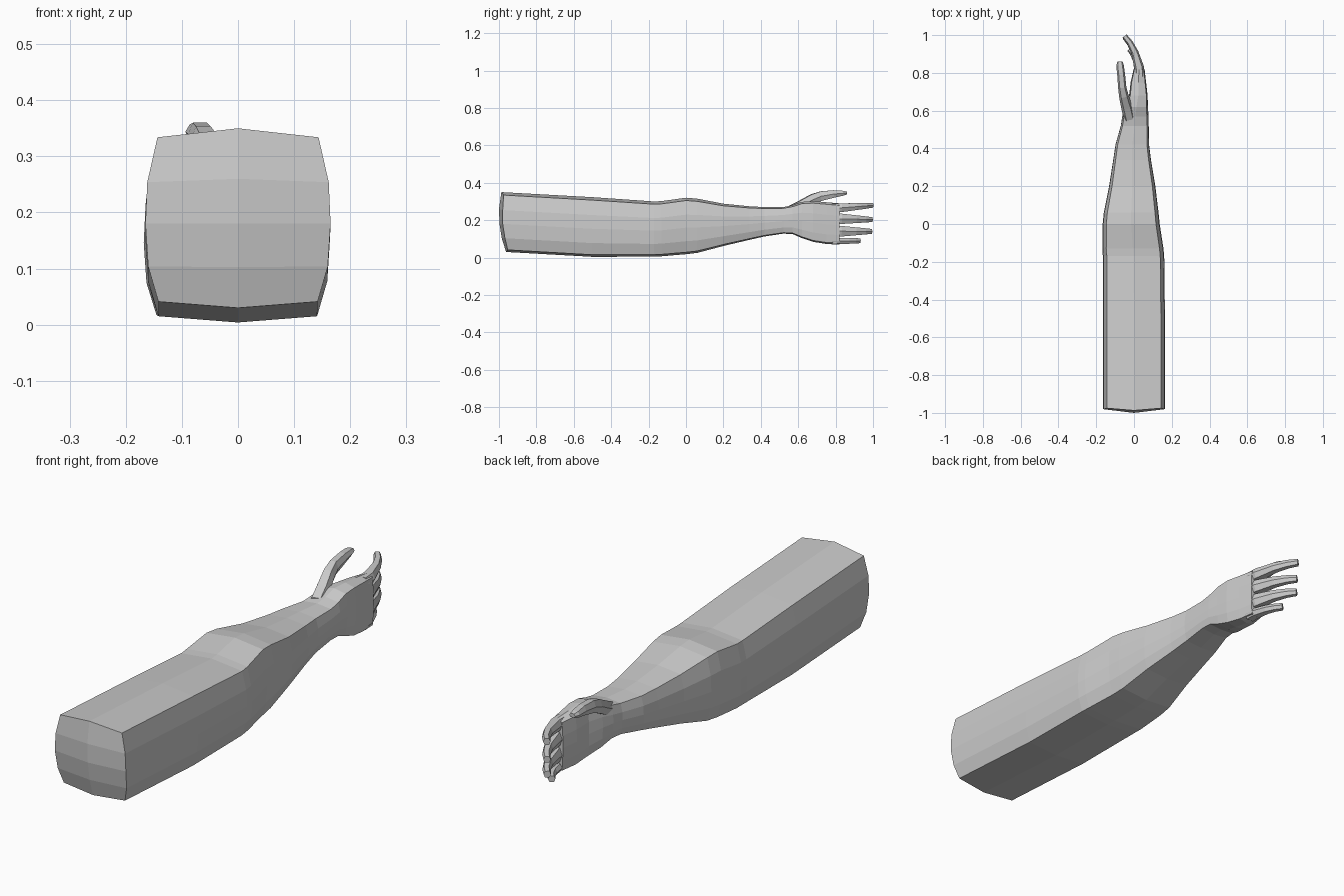
import bpy, bmesh
from mathutils import Vector

skin = bpy.data.materials.new("light grey")
skin.diffuse_color = (0.6, 0.6, 0.6, 1)


def finish(name, bm):
    bmesh.ops.recalc_face_normals(bm, faces=bm.faces)
    mesh = bpy.data.meshes.new(name)
    bm.to_mesh(mesh)
    bm.free()
    mesh.materials.append(skin)
    bpy.context.collection.objects.link(bpy.data.objects.new(name, mesh))


def bridge(bm, rings):
    for a, b in zip(rings, rings[1:]):
        for i in range(len(a)):
            j = (i + 1) % len(a)
            bm.faces.new((a[i], a[j], b[j], b[i]))


# Half cross-section: sideways reach and height fraction, from top to bottom
SIDE = [(0.87, 0.95), (0.98, 0.70), (1.0, 0.47), (0.97, 0.23), (0.86, 0.035)]


def section(y, zb, zt, xl, xr):
    c, h, w = (xl + xr) / 2, zt - zb, (xr - xl) / 2
    right = [(c + w * s, y, zb + h * f) for s, f in SIDE]
    left = [(c - w * s, y, zb + h * f) for s, f in reversed(SIDE)]
    return [(c, y, zt)] + right + [(c, y, zb)] + left


# Arm: y, bottom z, top z, left x, right x
STATIONS = [
    (-0.97, 0.030, 0.350, -0.165, 0.165),
    (-0.50, 0.004, 0.323, -0.165, 0.164),
    (-0.17, 0.005, 0.300, -0.165, 0.160),
    (-0.13, 0.007, 0.302, -0.168, 0.156),
    (0.00, 0.018, 0.320, -0.166, 0.136),
    (0.06, 0.025, 0.315, -0.160, 0.130),
    (0.20, 0.062, 0.288, -0.132, 0.113),
    (0.34, 0.095, 0.274, -0.110, 0.090),
    (0.42, 0.113, 0.270, -0.098, 0.080),
    (0.52, 0.128, 0.270, -0.070, 0.078),
    (0.57, 0.126, 0.280, -0.062, 0.077),
    (0.62, 0.104, 0.298, -0.048, 0.074),
    (0.68, 0.084, 0.302, -0.026, 0.072),
    (0.75, 0.073, 0.296, -0.018, 0.064),
    (0.82, 0.070, 0.290, -0.002, 0.056),
]
bm = bmesh.new()
rings = [[bm.verts.new(p) for p in section(*s)] for s in STATIONS]
bridge(bm, rings)
bm.faces.new(rings[-1])
# Bulging end of the upper arm
r = rings[0]
for v, y in zip(r, (-.987, -.975, -.98, -.98, -.968, -.953, -.962, -.953, -.968, -.98, -.98, -.975)):
    v.co.y = y
ridge = [r[0]] + [bm.verts.new((0, y, z)) for y, z in ((-1, .26), (-.997, .18), (-.985, .103))] + [r[6]]
right, left = r[1:6], r[:6:-1]
for edge in (right, left):
    for i in range(4):
        bm.faces.new((ridge[i], ridge[i + 1], edge[i + 1], edge[i]))
finish("arm", bm)


# Digits: six-sided tubes along y; each ring is x, y, z, half width, half height
def digit(name, path):
    bm = bmesh.new()
    shape = [(-0.6, 1), (0.6, 1), (1, 0), (0.6, -1), (-0.6, -1), (-1, 0)]
    rings = []
    for i, (x, y, z, w, h) in enumerate(path):
        p, q = path[max(i - 1, 0)], path[min(i + 1, len(path) - 1)]
        along = Vector((q[0] - p[0], q[1] - p[1], 0)).normalized()
        across = Vector((along.y, -along.x, 0))
        rings.append([bm.verts.new(Vector((x, y, z)) + across * w * a + Vector((0, 0, h * b)))
                      for a, b in shape])
    bridge(bm, rings)
    bm.faces.new(rings[0])
    bm.faces.new(rings[-1])
    finish(name, bm)


# Fingers: root z, tip z, root half height, length scale
for name, z0, z1, h, k in (
    ("index_finger", 0.264, 0.280, 0.025, 1.0),
    ("middle_finger", 0.208, 0.203, 0.030, 0.98),
    ("ring_finger", 0.141, 0.140, 0.031, 0.97),
    ("little_finger", 0.088, 0.090, 0.018, 0.68),
):
    path = []
    for x, y, t, w in ((0.030, 0.78, 0, 0.027), (0.027, 0.83, 0.15, 0.026),
                       (0.004, 0.91, 0.55, 0.019), (-0.022, 0.96, 0.8, 0.016),
                       (-0.050, 0.995, 1, 0.014)):
        x = 0.03 + (x - 0.03) * k
        path.append((x, 0.78 + (y - 0.78) * k, z0 + (z1 - z0) * t, w, h + (0.013 - h) * t))
    digit(name, path)

# Thumb
digit("thumb", [
    (-0.022, 0.55, 0.245, 0.030, 0.030),
    (-0.036, 0.61, 0.275, 0.030, 0.030),
    (-0.052, 0.67, 0.308, 0.026, 0.030),
    (-0.062, 0.72, 0.328, 0.022, 0.026),
    (-0.068, 0.79, 0.340, 0.021, 0.020),
    (-0.074, 0.84, 0.344, 0.020, 0.013),
    (-0.074, 0.86, 0.345, 0.014, 0.008),
])
